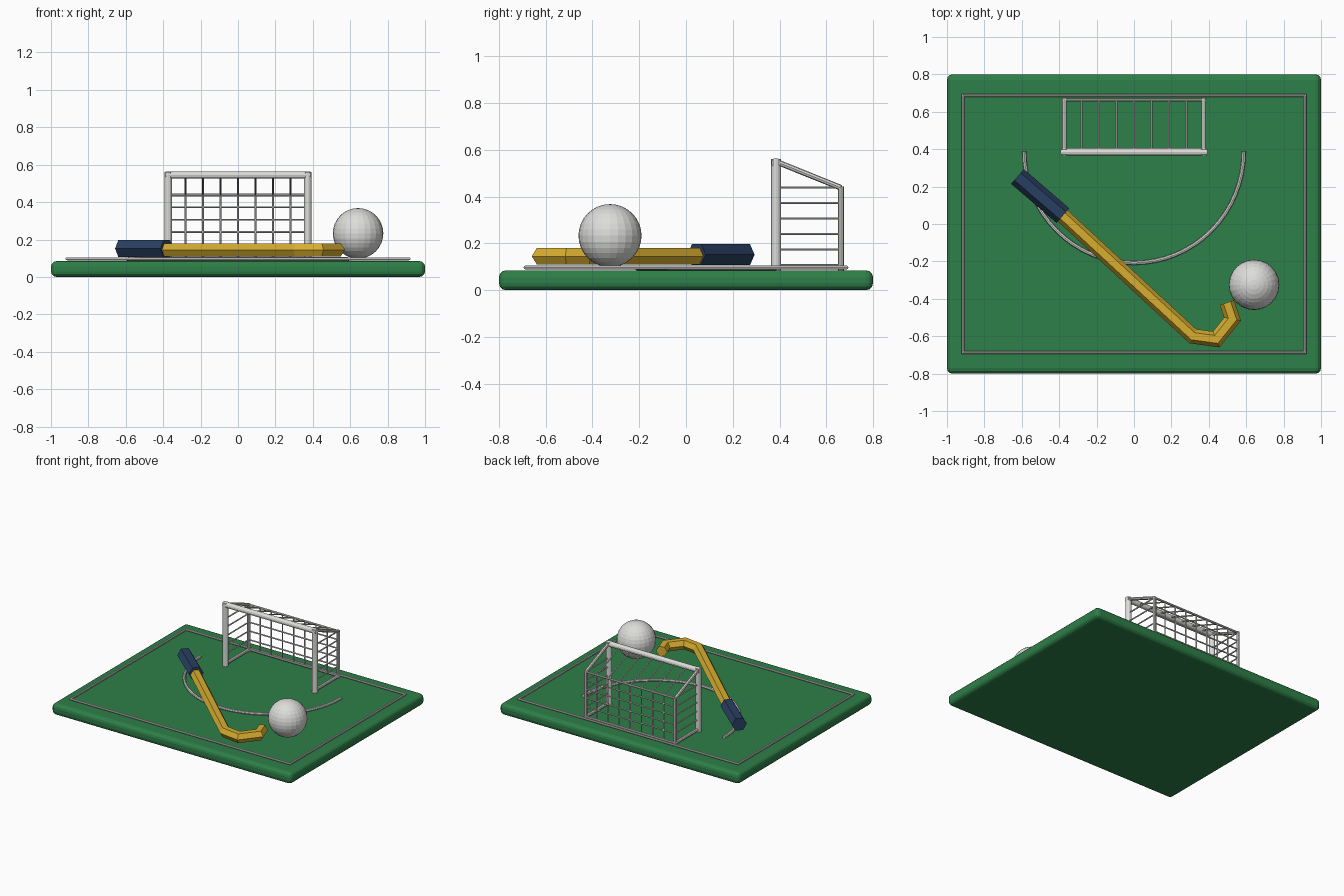
import bpy, bmesh, math
from mathutils import Vector

if "Cube" in bpy.data.objects:
    bpy.data.objects.remove(bpy.data.objects["Cube"])


def material(name, rgb):
    m = bpy.data.materials.new(name)
    m.diffuse_color = (*rgb, 1)
    m.use_nodes = True
    m.node_tree.nodes["Principled BSDF"].inputs["Base Color"].default_value = m.diffuse_color
    return m


GREEN = material("turf green", (0.027, 0.215, 0.065))
WHITE = material("white", (0.72, 0.72, 0.70))
YELLOW = material("stick yellow", (0.68, 0.42, 0.03))
NAVY = material("grip navy", (0.022, 0.05, 0.12))


def finish(name, bm, mat):
    bmesh.ops.recalc_face_normals(bm, faces=bm.faces)
    me = bpy.data.meshes.new(name)
    bm.to_mesh(me)
    bm.free()
    me.materials.append(mat)
    ob = bpy.data.objects.new(name, me)
    bpy.context.collection.objects.link(ob)
    return ob


def sweep(bm, pts, r, sides=8, closed=False):
    """Mitred tube along a path."""
    pts = [Vector(p) for p in pts]
    n = len(pts)
    rings = []
    for i, p in enumerate(pts):
        a = (p - pts[i - 1]).normalized() if closed or i > 0 else None
        b = (pts[(i + 1) % n] - p).normalized() if closed or i < n - 1 else None
        a, b = a or b, b or a
        t = (a + b).normalized()
        up = Vector((0, 0, 1)) if abs(t.z) < 0.9 else Vector((0, 1, 0))
        side = t.cross(up).normalized()
        up = side.cross(t)
        stretch = 1 / max(t.dot(a), 0.5)
        rings.append([bm.verts.new(p + side * (r * stretch * math.cos(k * math.tau / sides))
                                   + up * (r * math.sin(k * math.tau / sides)))
                      for k in range(sides)])
    for i in range(n if closed else n - 1):
        q, s = rings[i], rings[(i + 1) % n]
        for k in range(sides):
            j = (k + 1) % sides
            bm.faces.new((q[k], q[j], s[j], s[k]))
    if not closed:
        bm.faces.new(rings[0])
        bm.faces.new(rings[-1])


def tubes(name, paths, r, mat, sides=8, closed=False):
    bm = bmesh.new()
    for p in paths:
        sweep(bm, p, r, sides, closed)
    return finish(name, bm, mat)


# turf base with rounded edges
bm = bmesh.new()
bmesh.ops.create_cube(bm, size=1)
for v in bm.verts:
    v.co = Vector((v.co.x * 2, v.co.y * 1.6, (v.co.z + 0.5) * 0.085))
bmesh.ops.bevel(bm, geom=bm.edges[:], offset=0.03, segments=3, profile=0.5, affect='EDGES')
finish("turf_base", bm, GREEN)

# pitch markings
X, Y = 0.915, 0.687
tubes("boundary_line", [[(-X, -Y, 0.097), (X, -Y, 0.097), (X, Y, 0.097), (-X, Y, 0.097)]],
      0.008, WHITE, closed=True)
arc = [(0.587 * math.cos(a), 0.387 + 0.595 * math.sin(a), 0.095)
       for a in (math.pi + math.pi * i / 32 for i in range(33))]
tubes("shooting_arc", [arc], 0.011, WHITE)

# goal frame
GX, FY, BY, GB = 0.373, 0.385, 0.663, 0.085
FZ, BZ = 0.545, 0.438
tubes("goal_posts", [[(s * GX, FY, GB), (s * GX, FY, FZ + 0.015)] for s in (-1, 1)],
      0.021, WHITE, 12)
tubes("goal_crossbar", [[(-GX - 0.015, FY, FZ), (GX + 0.015, FY, FZ)]], 0.02, WHITE, 12)
side_bars = []
for s in (-1, 1):
    x = s * GX
    side_bars += [[(x, FY, FZ + 0.005), (x, BY, BZ)],
                  [(x, BY, GB), (x, BY, BZ + 0.005)],
                  [(x, FY, 0.1), (x, BY + 0.008, 0.1)]]
tubes("goal_side_bars", side_bars, 0.012, WHITE)
tubes("goal_back_bars", [[(-GX, BY, z), (GX, BY, z)] for z in (0.1, BZ)], 0.008, WHITE)

# net: back and roof strands, then rows round the back and sides
strands = []
for i in range(1, 8):
    x = -GX + 2 * GX * i / 8
    strands += [[(x, BY, 0.09), (x, BY, BZ)], [(x, BY, BZ), (x, FY, FZ)]]
for i in range(1, 6):
    z = 0.108 + 0.0662 * i
    strands.append([(-GX, BY, z), (GX, BY, z)])
    strands += [[(s * GX, FY, z), (s * GX, BY, z)] for s in (-1, 1)]
tubes("goal_net", strands, 0.005, WHITE, 6)

# stick with hooked end, and its grip
tubes("stick_shaft", [[(-0.42, 0.08, 0.145), (0.315, -0.60, 0.145), (0.44, -0.617, 0.145),
                       (0.527, -0.508, 0.145), (0.497, -0.42, 0.145)]], 0.04, YELLOW, 6)
tubes("stick_grip", [[(-0.623, 0.254, 0.152), (-0.38, 0.045, 0.152)]], 0.052, NAVY, 6)

# ball
bm = bmesh.new()
bmesh.ops.create_uvsphere(bm, u_segments=24, v_segments=16, radius=0.135)
bmesh.ops.translate(bm, verts=bm.verts, vec=(0.642, -0.325, 0.233))
finish("ball", bm, WHITE)
